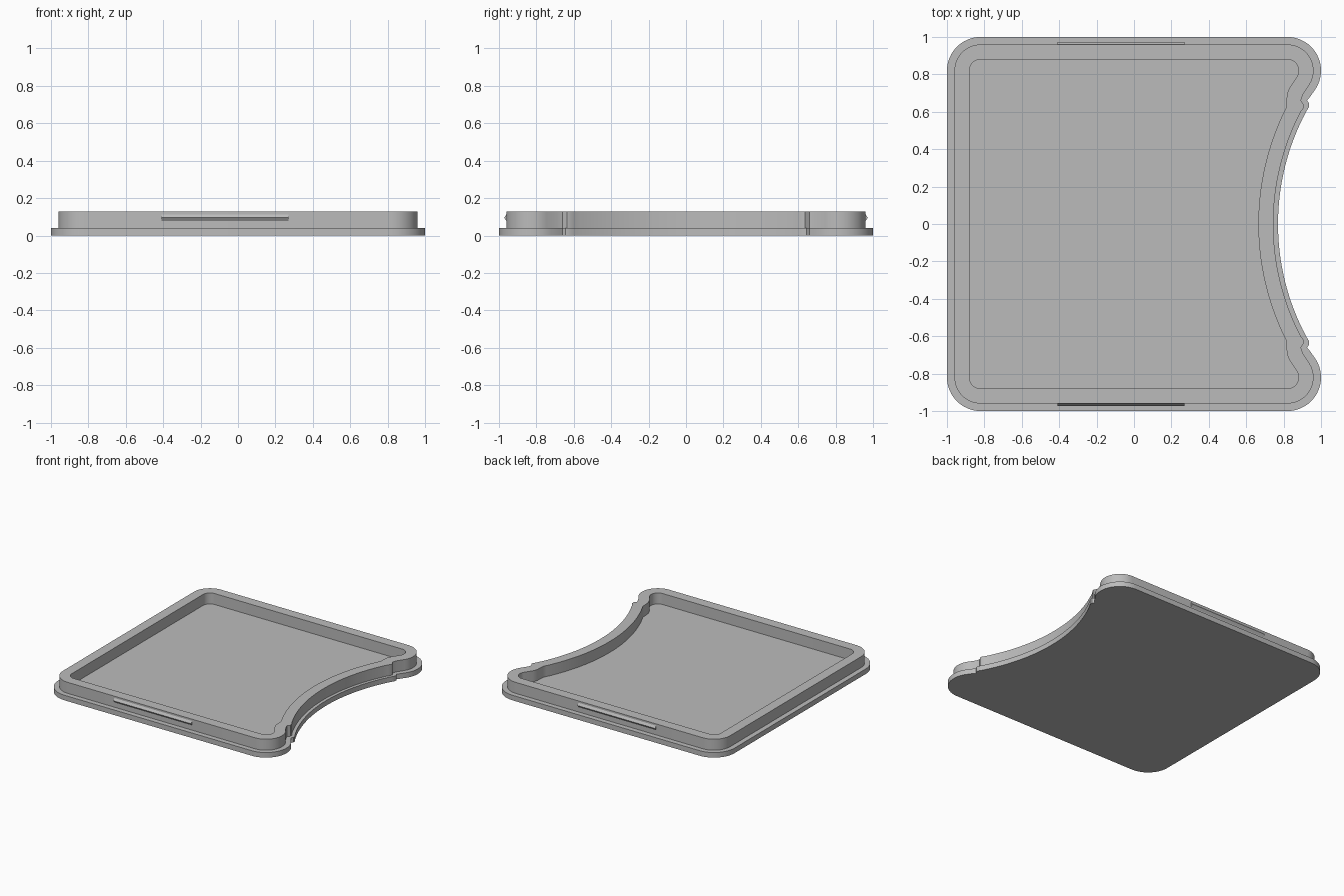
import bpy, bmesh, math

if "Cube" in bpy.data.objects:
    bpy.data.objects.remove(bpy.data.objects["Cube"], do_unlink=True)

# Single plain grey
grey = bpy.data.materials.new("plain_grey")
grey.use_nodes = True
colour = (0.5, 0.5, 0.5, 1)
grey.diffuse_color = colour
grey.node_tree.nodes["Principled BSDF"].inputs["Base Color"].default_value = colour

CORNER = 0.82    # centre of every rounded corner
SCOOP_X = 2.045  # centre of the large side scoop


def arc(cx, cy, radius, start, end, steps):
    angles = [math.radians(start + (end - start) * i / steps) for i in range(steps + 1)]
    return [(cx + radius * math.cos(a), cy + radius * math.sin(a)) for a in angles]


def outline(radius, scoop_radius, waist):
    """Back half from the left corner round to the scoop, then mirrored in y."""
    half = arc(-CORNER, CORNER, radius, 180, 90, 12)
    half += arc(CORNER, CORNER, radius, 90, -32, 16)
    half += waist
    half_angle = math.degrees(math.asin(0.6 / scoop_radius))
    half += arc(SCOOP_X, 0, scoop_radius, 180 - half_angle, 180, 16)
    return half + [(x, -y) for x, y in reversed(half[:-1])]


def finish(name, bm, smooth=True):
    bmesh.ops.recalc_face_normals(bm, faces=bm.faces)
    mesh = bpy.data.meshes.new(name)
    bm.to_mesh(mesh)
    bm.free()
    mesh.materials.append(grey)
    obj = bpy.data.objects.new(name, mesh)
    bpy.context.collection.objects.link(obj)
    if smooth:
        bpy.ops.object.select_all(action="DESELECT")
        obj.select_set(True)
        bpy.context.view_layer.objects.active = obj
        bpy.ops.object.shade_smooth_by_angle(angle=math.radians(30))
    return obj


# Tray outlines: base flange, outside of the lip, inside of the lip
flange = outline(0.18, 1.275, [(0.945, 0.685), (0.925, 0.66), (0.936, 0.645), (0.935, 0.625)])
lip_out = outline(0.14, 1.3, [(0.902, 0.69), (0.892, 0.66), (0.908, 0.637), (0.905, 0.618)])
lip_in = outline(0.06, 1.38, [(0.832, 0.73), (0.818, 0.695), (0.815, 0.655), (0.813, 0.622)])

# Lidded tray: one closed shell running from the underside up to the recessed floor
BASE, TOP = 0.04, 0.127
bm = bmesh.new()
levels = [(flange, 0), (flange, BASE), (lip_out, BASE),
          (lip_out, TOP), (lip_in, TOP), (lip_in, BASE)]
rings = [[bm.verts.new((x, y, z)) for x, y in pts] for pts, z in levels]
for low, high in zip(rings, rings[1:]):
    for i in range(len(low)):
        j = (i + 1) % len(low)
        bm.faces.new((low[i], low[j], high[j], high[i]))
bm.faces.new(rings[0])
bm.faces.new(rings[-1])
finish("tray", bm)

# Wedge-shaped snap ridges on the front and back of the lip
for name, side in (("front_snap_ridge", -1), ("back_snap_ridge", 1)):
    bm = bmesh.new()
    profile = [(0.955, 0.07), (0.972, 0.095), (0.955, 0.12)]
    ends = [[bm.verts.new((x, side * y, z)) for y, z in profile] for x in (-0.41, 0.27)]
    for i in range(3):
        j = (i + 1) % 3
        bm.faces.new((ends[0][i], ends[0][j], ends[1][j], ends[1][i]))
    for end in ends:
        bm.faces.new(end)
    finish(name, bm, smooth=False)
